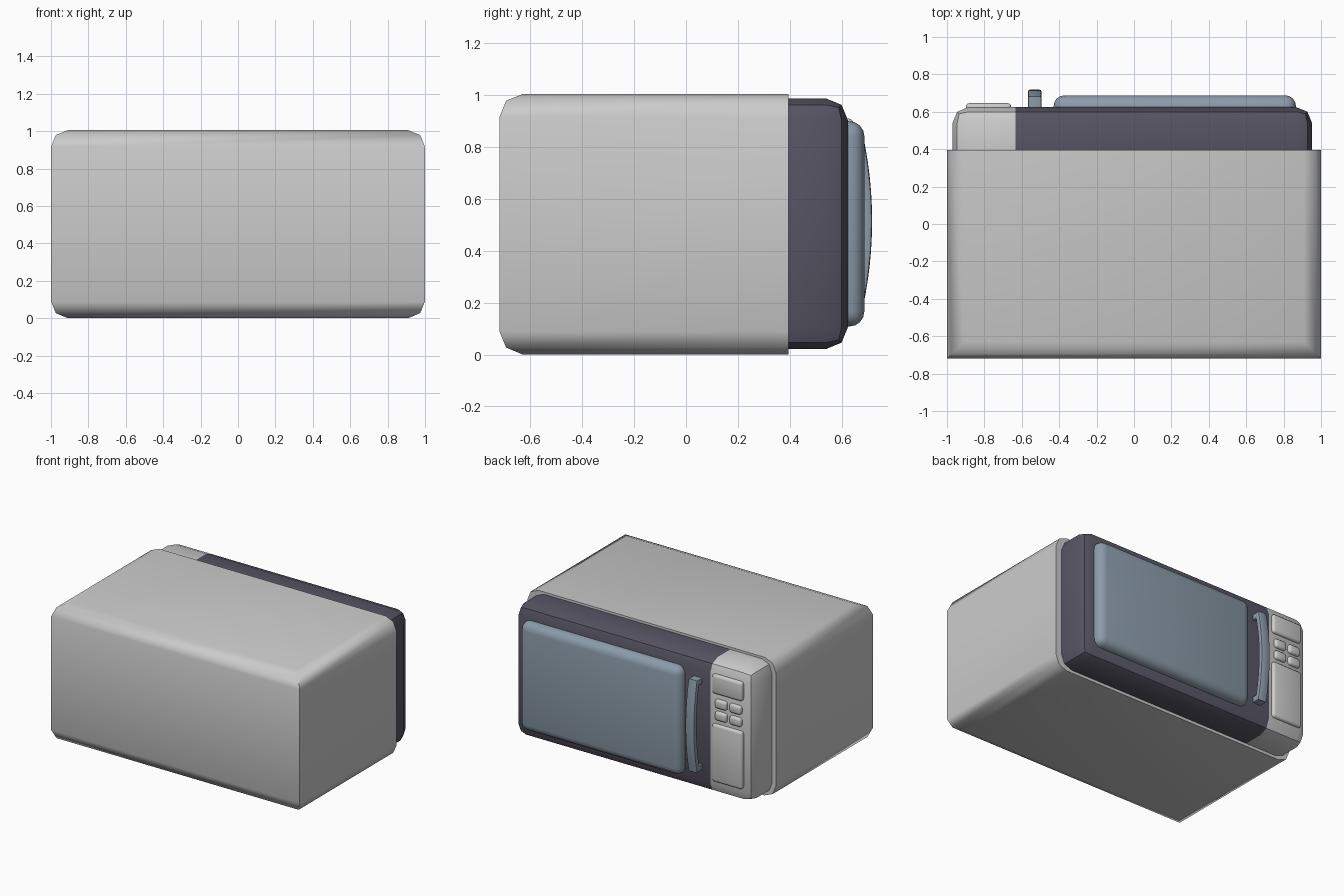
import bpy, bmesh, math
from mathutils import Vector

if "Cube" in bpy.data.objects:
    bpy.data.objects.remove(bpy.data.objects["Cube"])


def material(name, rgb):
    m = bpy.data.materials.new(name)
    m.diffuse_color = (*rgb, 1)
    m.use_nodes = True
    m.node_tree.nodes["Principled BSDF"].inputs["Base Color"].default_value = m.diffuse_color
    return m


GREY = material("light grey", (0.60, 0.60, 0.60))
DARK = material("dark slate", (0.095, 0.089, 0.125))
BLUE = material("blue grey glass", (0.26, 0.33, 0.40))


def finish(bm, name, mats, angle):
    bmesh.ops.recalc_face_normals(bm, faces=bm.faces[:])
    me = bpy.data.meshes.new(name)
    bm.to_mesh(me)
    bm.free()
    for m in mats:
        me.materials.append(m)
    ob = bpy.data.objects.new(name, me)
    bpy.context.collection.objects.link(ob)
    bpy.ops.object.select_all(action='DESELECT')
    ob.select_set(True)
    bpy.context.view_layer.objects.active = ob
    bpy.ops.object.shade_smooth_by_angle(angle=math.radians(angle))
    return ob


def rounded_box(x0, x1, y0, y1, z0, z1, radius, segments):
    bm = bmesh.new()
    bmesh.ops.create_cube(bm, size=1)
    for v in bm.verts:
        v.co = Vector((x1 if v.co.x > 0 else x0,
                       y1 if v.co.y > 0 else y0,
                       z1 if v.co.z > 0 else z0))
    bmesh.ops.bevel(bm, geom=bm.edges[:], offset=radius, segments=segments,
                    profile=0.5, affect='EDGES', clamp_overlap=True)
    return bm


# Main casing: stacked rings, rounded at top and bottom on three sides
bm = bmesh.new()
rings = []
for z, i in ((0, .09), (.027, .026), (.09, 0), (.915, 0), (.979, .026), (1.005, .09)):
    corners = ((-1 + i, -.72 + i), (1 - i, -.72 + i), (1 - i, .395), (-1 + i, .395))
    rings.append([bm.verts.new((x, y, z)) for x, y in corners])
for a, b in zip(rings, rings[1:]):
    for k in (0, 1, 3):
        n = (k + 1) % 4
        bm.faces.new((a[k], a[n], b[n], b[k]))
bm.faces.new(rings[0])
bm.faces.new(rings[-1])
# flat door-side face
bm.faces.new([r[2] for r in rings] + [r[3] for r in reversed(rings)])
finish(bm, "casing", [GREY], 60)

# Door and control panel block, split by colour at the seam
SEAM = -.633
bm = rounded_box(-.97, .952, .22, .625, .021, .988, .085, 2)
bmesh.ops.bisect_plane(bm, geom=bm.verts[:] + bm.edges[:] + bm.faces[:],
                       plane_co=(SEAM, 0, 0), plane_no=(1, 0, 0))
for f in bm.faces:
    f.material_index = 1 if f.calc_center_median().x < SEAM else 0
finish(bm, "door_and_panel", [DARK, GREY], 30)

# Window
finish(rounded_box(-.43, .866, .54, .688, .108, .9, .058, 4), "window", [BLUE], 30)

# Handle: bowed bar with two feet, extruded sideways
bm = bmesh.new()
N = 12
outer, inner = [], []
for k in range(N + 1):
    t = 2 * k / N - 1
    outer.append((.718 - .036 * t * t, .515 + .335 * t))
    inner.append((.683 - .030 * t * t, .515 + .29 * t))
outline = [(.60, .18)] + outer + [(.60, .85), (.60, .805)] + inner[::-1] + [(.60, .225)]
face = bm.faces.new([bm.verts.new((-.567, y, z)) for y, z in outline])
ext = bmesh.ops.extrude_face_region(bm, geom=[face])
bmesh.ops.translate(bm, vec=(.072, 0, 0),
                    verts=[g for g in ext["geom"] if isinstance(g, bmesh.types.BMVert)])
bmesh.ops.recalc_face_normals(bm, faces=bm.faces[:])
sides = [e for e in bm.edges if abs(e.verts[0].co.x - e.verts[1].co.x) < 1e-5]
bmesh.ops.bevel(bm, geom=sides, offset=.01, segments=2, profile=0.5, affect='EDGES')
finish(bm, "handle", [BLUE], 40)

# Control panel plates and keys
plates = [("display", -.778, .84, .242, .14), ("lower_pad", -.778, .34, .242, .42)]
for r, z in enumerate((.70, .612)):
    for c, x in enumerate((-.725, -.842)):
        plates.append((f"key_{r + 1}_{c + 1}", x, z, .095, .066))
for name, x, z, w, h in plates:
    finish(rounded_box(x - w / 2, x + w / 2, .585, .646, z - h / 2, z + h / 2, .018, 3),
           name, [GREY], 35)
